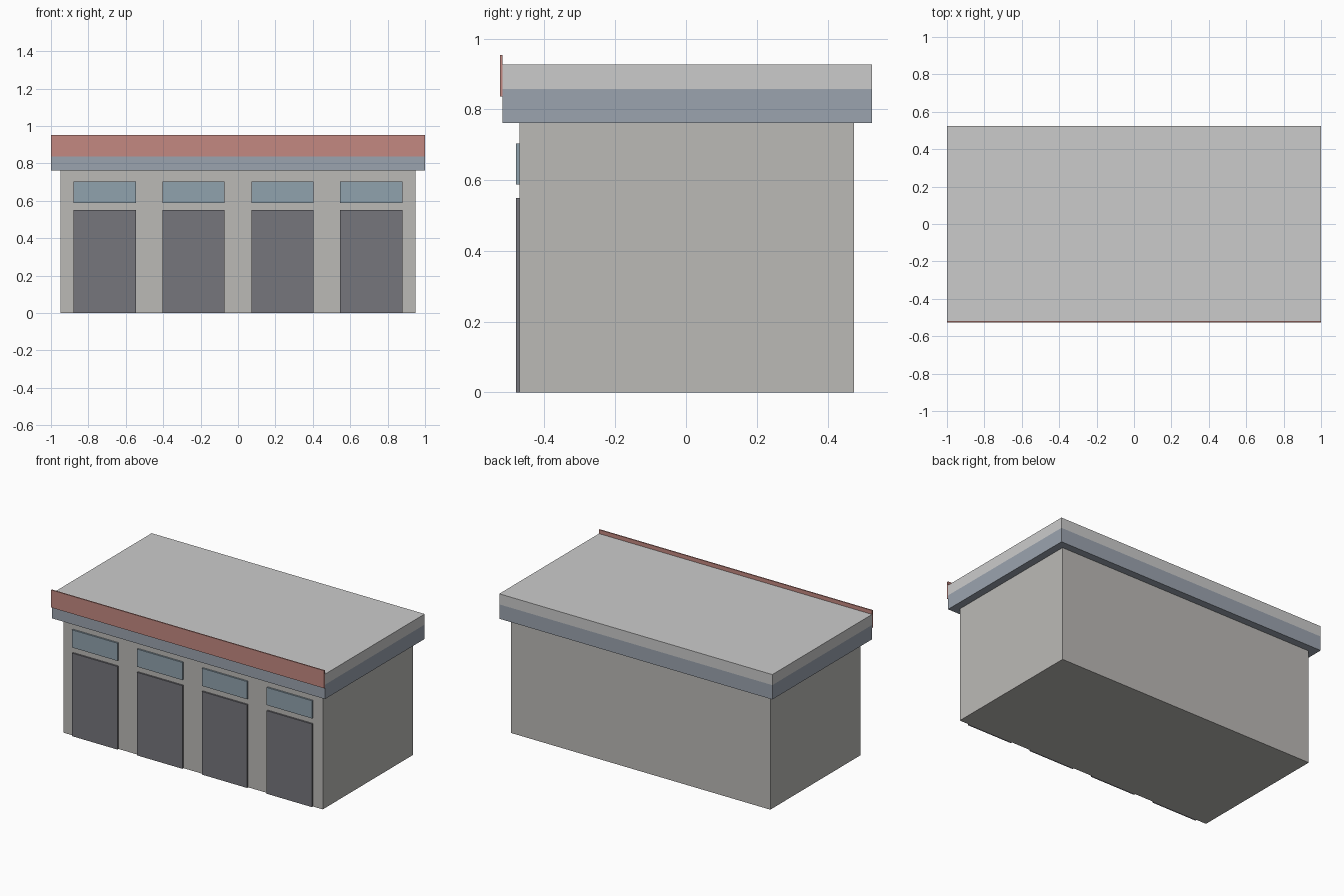
import bpy

if "Cube" in bpy.data.objects:
    bpy.data.objects.remove(bpy.data.objects["Cube"])


def material(name, rgb):
    m = bpy.data.materials.new(name)
    m.diffuse_color = (*rgb, 1)
    m.use_nodes = True
    m.node_tree.nodes["Principled BSDF"].inputs["Base Color"].default_value = m.diffuse_color
    return m


def box(name, x, y, z, mat=None):
    """Box from (min, max) ranges along each axis."""
    spans = (x, y, z)
    bpy.ops.mesh.primitive_cube_add(size=1, location=[(a + b) / 2 for a, b in spans])
    ob = bpy.context.object
    ob.name = name
    ob.scale = [b - a for a, b in spans]
    bpy.ops.object.transform_apply(location=False, rotation=False, scale=True)
    if mat:
        ob.data.materials.append(mat)
    return ob


wall_mat = material("warm_grey", (0.50, 0.49, 0.47))
trim_mat = material("slate_blue", (0.33, 0.37, 0.43))
sign_mat = material("brick_red", (0.55, 0.25, 0.22))
door_mat = material("charcoal", (0.18, 0.18, 0.20))
glass_mat = material("blue_glass", (0.28, 0.36, 0.42))

# Main body
FRONT = -0.47
box("walls", (-0.95, 0.95), (FRONT, 0.475), (0, 0.762), wall_mat)

# Overhanging fascia band and flat roof
box("fascia", (-1, 1), (-0.518, 0.525), (0.762, 0.857), trim_mat)
box("roof", (-1, 1), (-0.518, 0.525), (0.857, 0.927))

# Blank sign board along the front roof edge
box("sign_board", (-1, 1), (-0.526, -0.518), (0.836, 0.953), sign_mat)

# Four bays, each with a shutter door and a window above
BAY, HALF = 0.475, 0.166
for i in range(4):
    cx = (i - 1.5) * BAY
    x = (cx - HALF, cx + HALF)
    y = (FRONT - 0.011, FRONT)
    box(f"shutter_door_{i + 1}", x, y, (0, 0.55), door_mat)
    box(f"transom_window_{i + 1}", x, y, (0.587, 0.704), glass_mat)
